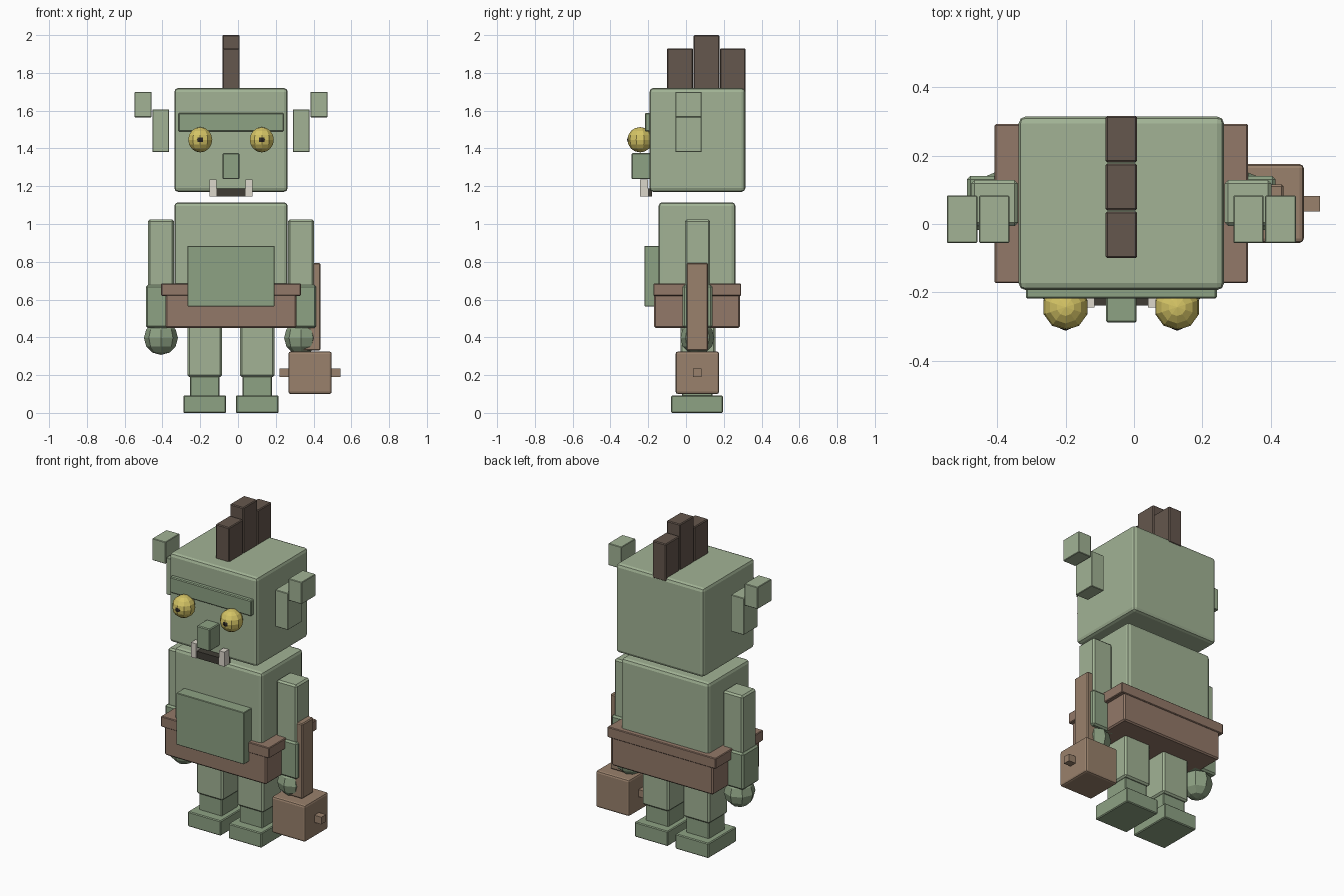
import bpy

if "Cube" in bpy.data.objects:
    bpy.data.objects.remove(bpy.data.objects["Cube"])


def material(name, rgb):
    m = bpy.data.materials.new(name)
    m.diffuse_color = (*rgb, 1)
    m.use_nodes = True
    m.node_tree.nodes["Principled BSDF"].inputs["Base Color"].default_value = m.diffuse_color
    return m


SKIN = material("skin", (0.36, 0.45, 0.30))
DARK_SKIN = material("dark_skin", (0.27, 0.36, 0.23))
LEATHER = material("leather", (0.29, 0.19, 0.14))
WOOD = material("wood", (0.32, 0.22, 0.15))
HAIR = material("hair", (0.13, 0.095, 0.075))
YELLOW = material("eye_yellow", (0.66, 0.55, 0.13))
BLACK = material("pupil_black", (0.03, 0.025, 0.02))
MOUTH = material("mouth_dark", (0.05, 0.045, 0.035))
IVORY = material("ivory", (0.72, 0.68, 0.60))

MID = -0.037  # symmetry plane of the body


def box(name, x, y, z, mat, bevel=0.006, segments=1):
    """Bevelled box from (min, max) ranges."""
    ranges = (x, y, z)
    bpy.ops.mesh.primitive_cube_add(size=1, location=[(a + b) / 2 for a, b in ranges])
    o = bpy.context.object
    o.name = name
    o.scale = [b - a for a, b in ranges]
    bpy.ops.object.transform_apply(location=False, rotation=False, scale=True)
    o.data.materials.append(mat)
    if bevel:
        b = o.modifiers.new("bevel", 'BEVEL')
        b.width, b.segments = bevel, segments
    return o


def ball(name, loc, r, mat, seg, rings):
    bpy.ops.mesh.primitive_uv_sphere_add(segments=seg, ring_count=rings, radius=r, location=loc)
    o = bpy.context.object
    o.name = name
    o.data.materials.append(mat)


def mid_box(name, half, y, z, mat, bevel=0.006, segments=1):
    """Box centred on the symmetry plane."""
    return box(name, (MID - half, MID + half), y, z, mat, bevel, segments)


def side_box(name, side, s, inner, outer, y, z, mat, bevel=0.006):
    """Box at a distance range from the symmetry plane, on side s."""
    x = sorted((MID + s * inner, MID + s * outer))
    return box(f"{name}_{side}", x, y, z, mat, bevel)


# Head and torso
mid_box("head", 0.30, (-0.193, 0.314), (1.17, 1.72), SKIN, 0.02, 2)
mid_box("torso", 0.30, (-0.145, 0.262), (0.52, 1.115), SKIN, 0.02, 2)
mid_box("belly_plate", 0.231, (-0.22, -0.13), (0.564, 0.884), DARK_SKIN, 0.003)

# Face
mid_box("brow", 0.279, (-0.218, -0.17), (1.49, 1.587), DARK_SKIN, 0.005)
mid_box("nose", 0.045, (-0.288, -0.18), (1.237, 1.375), DARK_SKIN, 0.005)
mid_box("mouth", 0.113, (-0.238, -0.18), (1.146, 1.189), MOUTH, 0)

# Crest of hair
for name, y, top in (("front", (-0.10, 0.037), 1.93),
                     ("middle", (0.04, 0.177), 2.0),
                     ("back", (0.18, 0.316), 1.93)):
    mid_box(f"crest_{name}", 0.046, y, (1.70, top), HAIR, 0.005)

# Kilt and belt
mid_box("kilt", 0.347, (-0.17, 0.286), (0.45, 0.63), LEATHER, 0.008)
mid_box("belt", 0.37, (-0.173, 0.292), (0.62, 0.685), LEATHER, 0.004)

# Mirrored parts
for side, s in (("left", -1), ("right", 1)):
    # Eyes and tusks
    ball(f"eye_{side}", (MID + s * 0.163, -0.243, 1.446), 0.067, YELLOW, 10, 8)
    ball(f"pupil_{side}", (MID + s * 0.163, -0.29, 1.446), 0.022, BLACK, 8, 6)
    side_box("tusk", side, s, 0.078, 0.114, (-0.244, -0.20), (1.146, 1.236), IVORY, 0)
    # Stepped ears
    side_box("inner_ear", side, s, 0.327, 0.416, (-0.055, 0.083), (1.38, 1.607), SKIN, 0.003)
    side_box("outer_ear", side, s, 0.42, 0.51, (-0.055, 0.083), (1.565, 1.70), SKIN, 0.003)
    # Arms
    side_box("upper_arm", side, s, 0.302, 0.439, (-0.006, 0.128), (0.66, 1.024), SKIN, 0.01)
    side_box("forearm", side, s, 0.29, 0.451, (-0.018, 0.14), (0.45, 0.677), DARK_SKIN, 0.01)
    ball(f"hand_{side}", (MID + s * 0.371, 0.06, 0.397), 0.09, DARK_SKIN, 8, 6)
    # Legs
    side_box("thigh", side, s, 0.048, 0.23, (-0.03, 0.156), (0.19, 0.50), SKIN, 0.01)
    side_box("shin", side, s, 0.06, 0.217, (-0.02, 0.14), (0.08, 0.20), DARK_SKIN, 0.005)
    side_box("foot", side, s, 0.026, 0.252, (-0.079, 0.195), (0.0, 0.092), DARK_SKIN, 0.005)

# Mallet held in the right hand
box("mallet_handle", (0.326, 0.437), (0.003, 0.116), (0.33, 0.793), WOOD, 0.006)
box("mallet_head", (0.267, 0.496), (-0.055, 0.175), (0.10, 0.325), WOOD, 0.012, 2)
box("mallet_pin", (0.22, 0.543), (0.037, 0.082), (0.19, 0.234), WOOD, 0)
